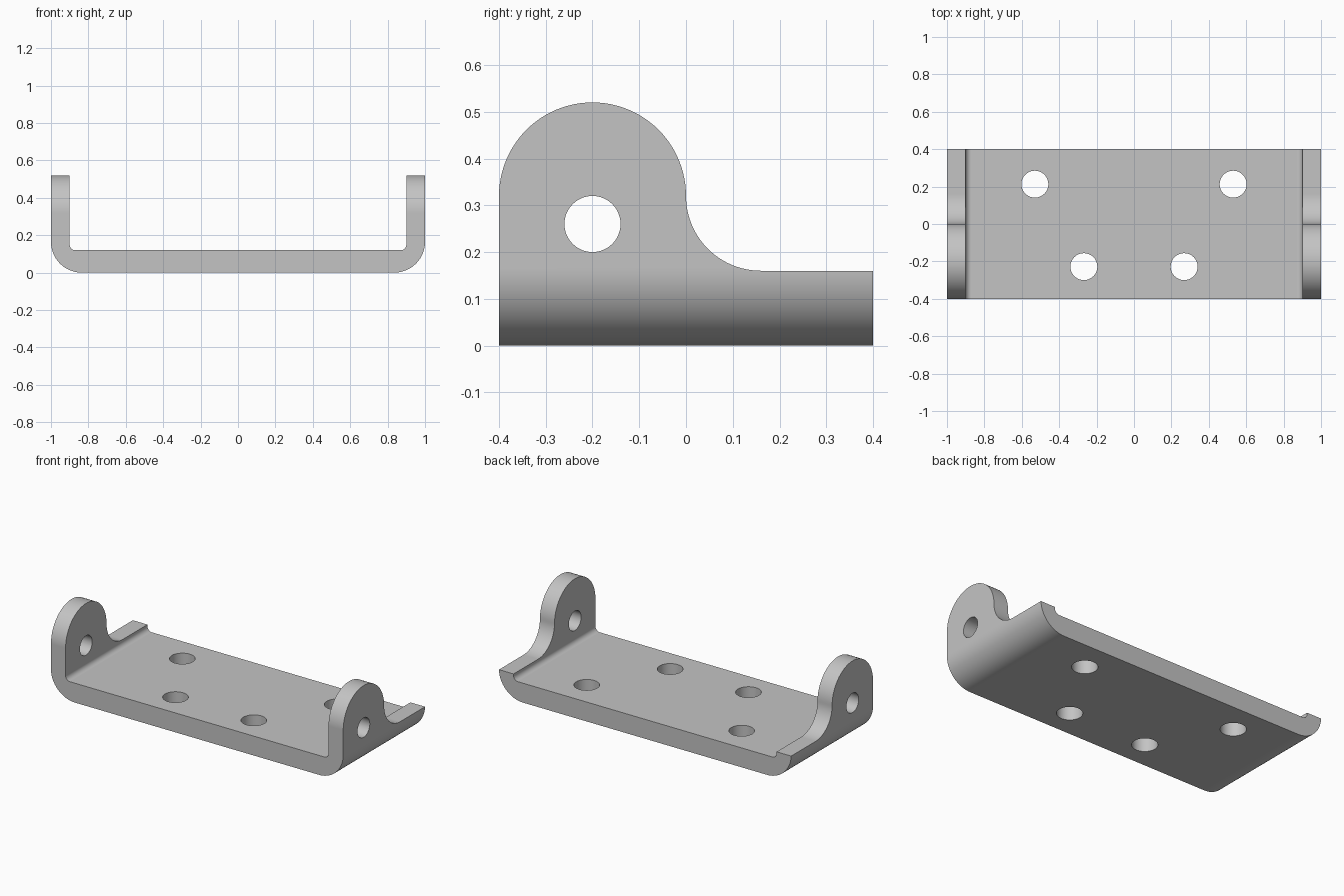
import bpy, bmesh
from math import sin, cos, radians
from mathutils import Vector

if "Cube" in bpy.data.objects:
    bpy.data.objects.remove(bpy.data.objects["Cube"], do_unlink=True)

metal = bpy.data.materials.new("grey metal")
metal.use_nodes = True
GREY = (0.55, 0.55, 0.55, 1)
metal.diffuse_color = GREY
metal.node_tree.nodes["Principled BSDF"].inputs["Base Color"].default_value = GREY


def arc(cu, cv, r, start, end, steps=20):
    angles = [radians(start + (end - start) * i / steps) for i in range(steps + 1)]
    return [(cu + r * cos(a), cv + r * sin(a)) for a in angles]


def circle(cu, cv, r):
    return arc(cu, cv, r, 0, 360, 48)[:-1]


def prism(name, outline, axis, low, high):
    """Extrude a closed 2D outline along the given axis (0 = x, 1 = y, 2 = z)."""
    def place(u, v):
        co = [u, v]
        co.insert(axis, low)
        return co
    bm = bmesh.new()
    face = bm.faces.new([bm.verts.new(place(u, v)) for u, v in outline])
    out = bmesh.ops.extrude_face_region(bm, geom=[face])
    move = Vector((0, 0, 0))
    move[axis] = high - low
    bmesh.ops.translate(bm, vec=move,
                        verts=[g for g in out["geom"] if isinstance(g, bmesh.types.BMVert)])
    bmesh.ops.recalc_face_normals(bm, faces=bm.faces)
    mesh = bpy.data.meshes.new(name)
    bm.to_mesh(mesh)
    bm.free()
    mesh.materials.append(metal)
    obj = bpy.data.objects.new(name, mesh)
    bpy.context.collection.objects.link(obj)
    return obj


def boolean(target, cutter, operation):
    cutter.hide_render = True
    mod = target.modifiers.new("cut", "BOOLEAN")
    mod.object, mod.operation, mod.solver = cutter, operation, "EXACT"
    bpy.ops.object.modifier_apply(modifier=mod.name)
    bpy.data.objects.remove(cutter, do_unlink=True)


# Bent channel: base plate with rounded bends up into both side walls
outer = [(1, 0.6)] + arc(0.835, 0.165, 0.165, 0, -90)
inner = arc(0.87, 0.15, 0.03, -90, 0, 10) + [(0.9, 0.6)]


def mirrored(points):
    return [(-x, z) for x, z in reversed(points)]


bracket = prism("bracket", outer + mirrored(outer) + mirrored(inner) + inner, 1, -0.5, 0.5)
bpy.context.view_layer.objects.active = bracket
bracket.select_set(True)

# Side outline: round ear flowing through a fillet into the low back rim
side = ([(-0.4, -0.1)] + arc(-0.2, 0.32, 0.2, 180, 0, 48)
        + arc(0.16, 0.32, 0.16, 180, 270, 24)[1:] + [(0.4, 0.16), (0.4, -0.1)])
boolean(bracket, prism("side_outline", side, 0, -1.2, 1.2), "INTERSECT")

# Pivot holes through the ears
boolean(bracket, prism("pivot_hole", circle(-0.2, 0.26, 0.06), 0, -1.2, 1.2), "DIFFERENCE")

# Mounting holes through the base
for x, y in ((0.53, 0.213), (0.268, -0.228)):
    for s in (-1, 1):
        boolean(bracket, prism("mount_hole", circle(s * x, y, 0.072), 2, -0.2, 0.3), "DIFFERENCE")

# Smooth bends with crisp sheet edges
bpy.ops.object.shade_smooth_by_angle(angle=radians(30))
weighted = bracket.modifiers.new("weighted normals", "WEIGHTED_NORMAL")
weighted.keep_sharp = True
